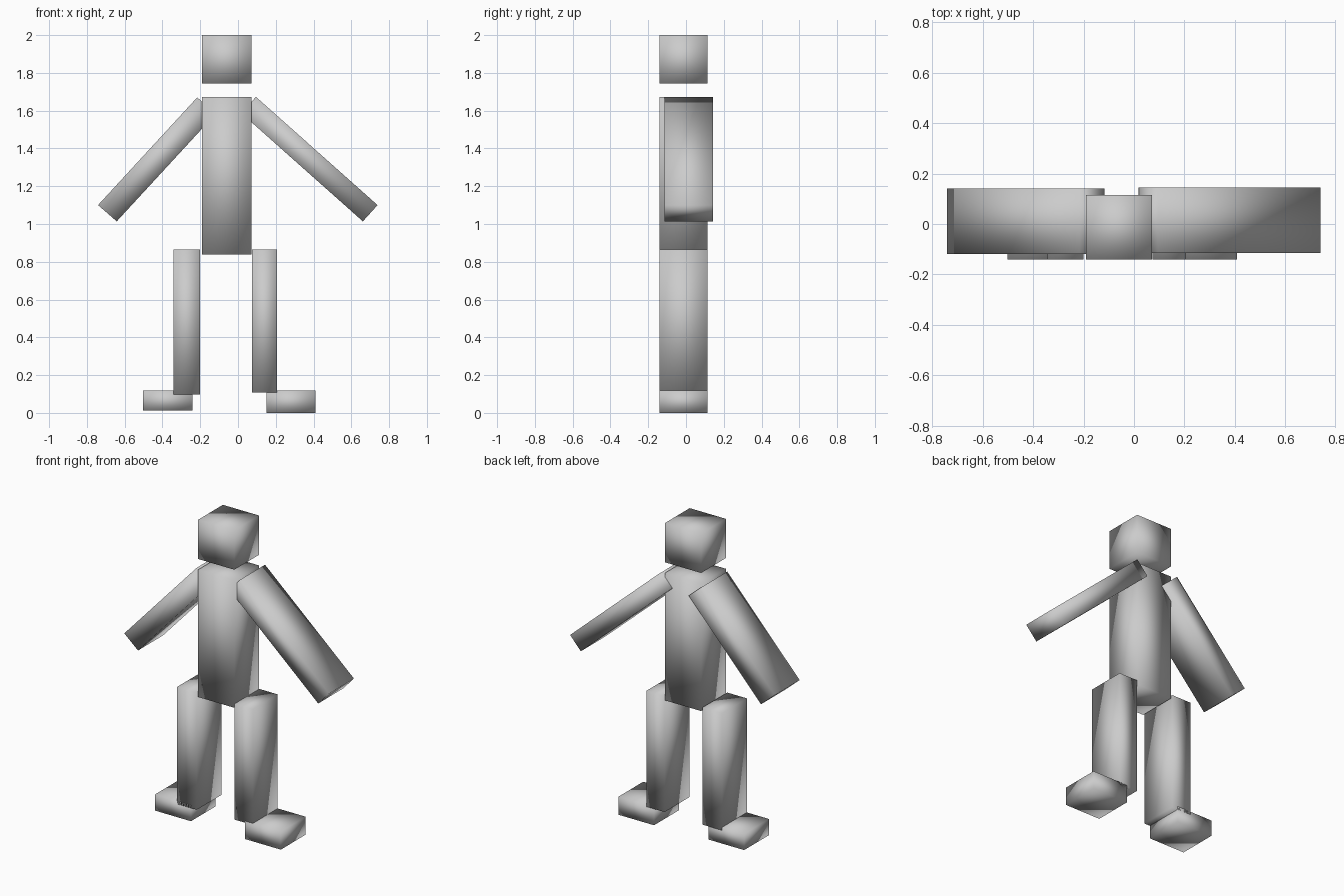
import bpy
import bmesh
from mathutils import Vector

if "Cube" in bpy.data.objects:
    bpy.data.objects.remove(bpy.data.objects["Cube"])

grey = bpy.data.materials.new("plain grey")
grey.diffuse_color = (0.6, 0.6, 0.6, 1)
grey.use_nodes = True
grey.node_tree.nodes["Principled BSDF"].inputs["Base Color"].default_value = grey.diffuse_color


def slab(name, a, b, c, y0, y1):
    """Box whose front is the parallelogram a, b, c (x, z corners), from y0 to y1."""
    a, b, c = Vector(a), Vector(b), Vector(c)
    corners = [a, b, c, a + c - b]
    bm = bmesh.new()
    face = bm.faces.new([bm.verts.new((p.x, y0, p.y)) for p in corners])
    back = bmesh.ops.extrude_face_region(bm, geom=[face])["geom"]
    bmesh.ops.translate(bm, vec=(0, y1 - y0, 0),
                        verts=[v for v in back if isinstance(v, bmesh.types.BMVert)])
    bmesh.ops.recalc_face_normals(bm, faces=bm.faces)
    for f in bm.faces:
        f.smooth = True
    mesh = bpy.data.meshes.new(name)
    bm.to_mesh(mesh)
    bm.free()
    mesh.materials.append(grey)
    bpy.context.collection.objects.link(bpy.data.objects.new(name, mesh))


def block(name, x0, x1, z0, z1):
    slab(name, (x0, z0), (x1, z0), (x1, z1), -0.141, 0.115)


# Head and torso
block("head", -0.19, 0.072, 1.743, 2.0)
block("torso", -0.19, 0.072, 0.839, 1.673)

# Legs
block("left_leg", -0.342, -0.2, 0.098, 0.865)
block("right_leg", 0.074, 0.207, 0.107, 0.865)

# Feet
block("left_foot", -0.502, -0.242, 0.012, 0.118)
block("right_foot", 0.151, 0.409, 0.0, 0.118)

# Slanted arms: outer hand corner, inner hand corner, inner shoulder corner
slab("left_arm", (-0.741, 1.10), (-0.642, 1.014), (-0.117, 1.584), -0.118, 0.14)
slab("right_arm", (0.739, 1.10), (0.661, 1.014), (0.017, 1.587), -0.114, 0.144)
